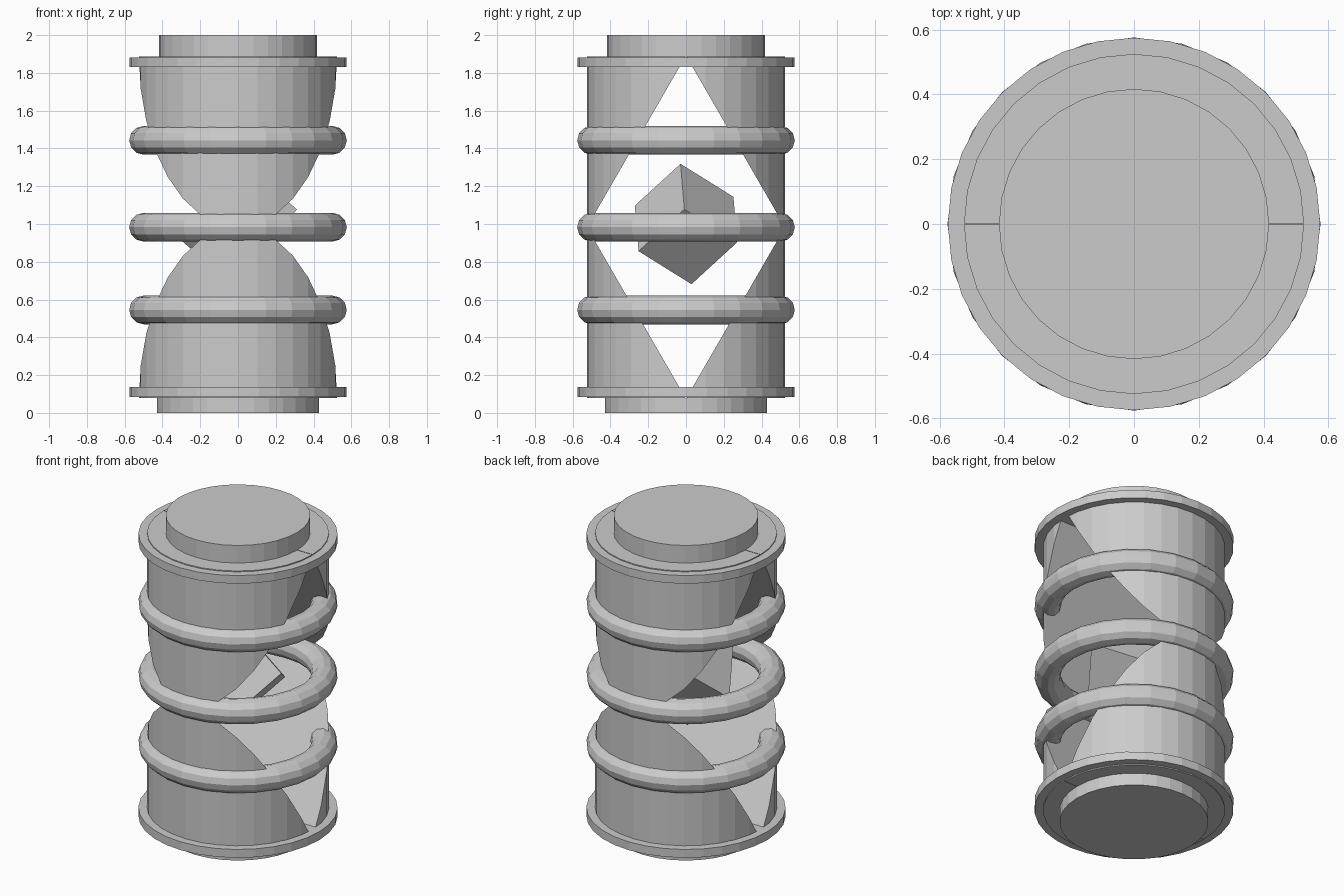
import bpy, bmesh
from math import sqrt
from mathutils import Matrix, Vector

if "Cube" in bpy.data.objects:
    bpy.data.objects.remove(bpy.data.objects["Cube"])

MID = 0.983      # middle height of the slotted body
R = 0.525        # body radius
HALF = 0.905     # half height of the body


def disc(name, radius, z0, z1):
    bpy.ops.mesh.primitive_cylinder_add(vertices=32, radius=radius, depth=z1 - z0,
                                        location=(0, 0, (z0 + z1) / 2))
    bpy.context.object.name = name


def mesh_object(name, bm):
    bmesh.ops.recalc_face_normals(bm, faces=bm.faces)
    mesh = bpy.data.meshes.new(name)
    bm.to_mesh(mesh)
    bm.free()
    ob = bpy.data.objects.new(name, mesh)
    bpy.context.collection.objects.link(ob)
    return ob


# End caps and flanges
disc("bottom_cap", 0.43, 0.0, 0.08)
disc("top_cap", 0.417, 1.88, 2.0)
disc("bottom_flange", 0.575, 0.085, 0.138)
disc("top_flange", 0.575, 1.83, 1.882)

# Solid body: a quarter sliced by a sloping plane, mirrored to leave a diamond slot
bm = bmesh.new()
bmesh.ops.create_cone(bm, cap_ends=True, segments=32, radius1=R, radius2=R, depth=HALF,
                      matrix=Matrix.Translation((0, 0, HALF / 2)))
bmesh.ops.bisect_plane(bm, geom=bm.verts[:] + bm.edges[:] + bm.faces[:],
                       plane_co=(0, 0, 0.908), plane_no=(0, 1, -1 / sqrt(3)),
                       clear_outer=True)
bmesh.ops.holes_fill(bm, edges=[e for e in bm.edges if e.is_boundary])
body = mesh_object("slotted_body", bm)
body.location.z = MID
mirror = body.modifiers.new("mirror", 'MIRROR')
mirror.use_axis = (False, True, True)
mirror.use_mirror_merge = False

# Three rings around the body
for name, z in (("lower_ring", 0.545), ("middle_ring", MID), ("upper_ring", 1.443)):
    bpy.ops.mesh.primitive_torus_add(major_radius=0.5, minor_radius=0.076,
                                     major_segments=24, minor_segments=12,
                                     location=(0, 0, z))
    bpy.context.object.name = name

# Tilted cube in the middle, one corner pointing to +x
u = Vector((0.281, 0.02, -0.24)).normalized()
v = Vector((0.162, -0.28, 0.18))
v = (v - u * v.dot(u)).normalized()
w = u.cross(v)
bm = bmesh.new()
bmesh.ops.create_cube(bm, size=0.371)
bmesh.ops.transform(bm, matrix=Matrix((u, v, w)).transposed().to_4x4(), verts=bm.verts)
cube = mesh_object("core_cube", bm)
cube.location.z = 1.0
